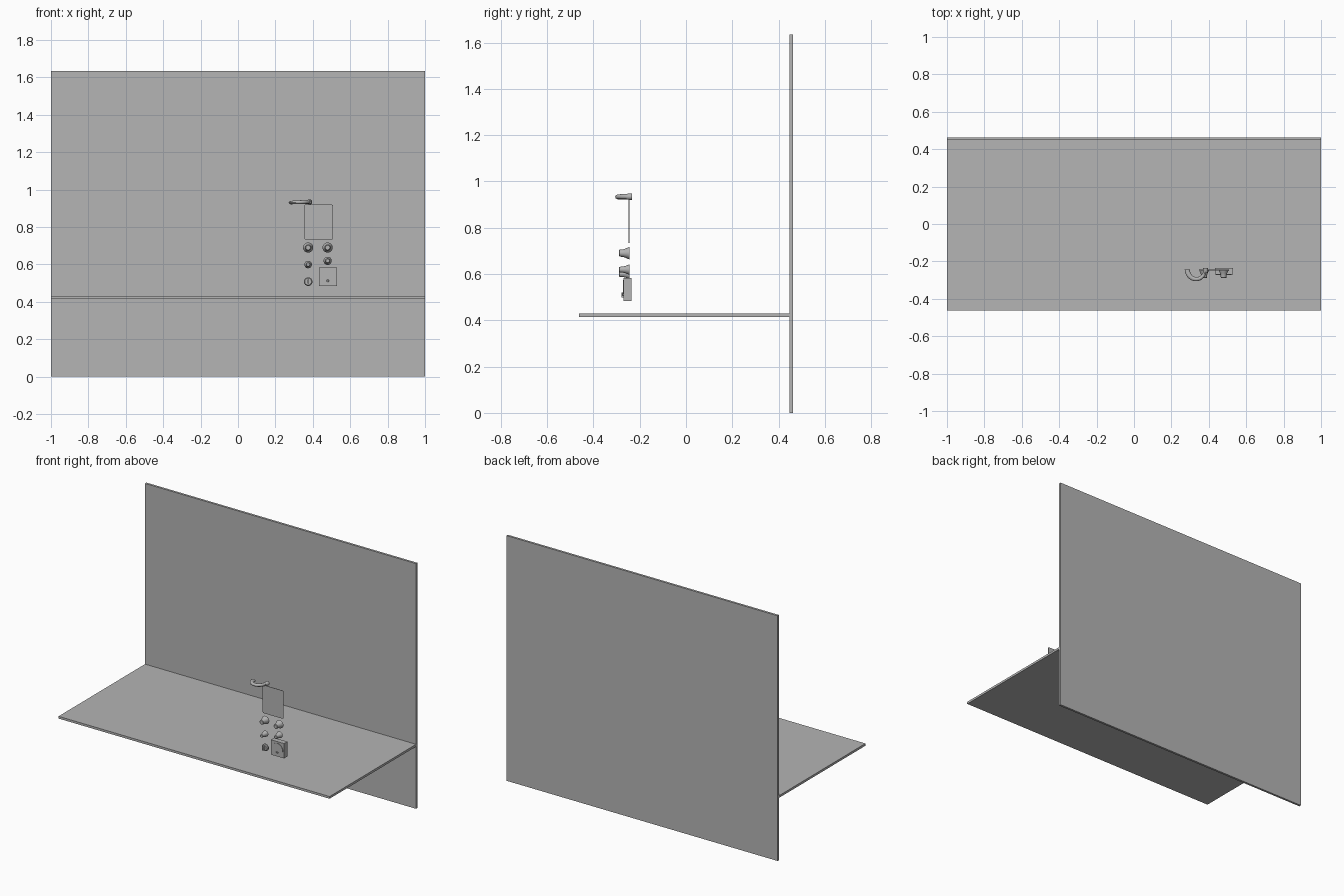
import bpy, bmesh, math
from mathutils import Matrix, Vector

if "Cube" in bpy.data.objects:
    bpy.data.objects.remove(bpy.data.objects["Cube"], do_unlink=True)

grey = bpy.data.materials.new("plain grey")
grey.use_nodes = True
grey.diffuse_color = (0.46, 0.46, 0.46, 1)
grey.node_tree.nodes["Principled BSDF"].inputs["Base Color"].default_value = grey.diffuse_color


def finish(name, bm, smooth=False):
    bmesh.ops.recalc_face_normals(bm, faces=bm.faces)
    mesh = bpy.data.meshes.new(name)
    bm.to_mesh(mesh)
    bm.free()
    obj = bpy.data.objects.new(name, mesh)
    bpy.context.collection.objects.link(obj)
    mesh.materials.append(grey)
    if smooth:
        bpy.ops.object.select_all(action='DESELECT')
        obj.select_set(True)
        bpy.context.view_layer.objects.active = obj
        bpy.ops.object.shade_smooth_by_angle(angle=math.radians(35))
    return obj


def box(name, low, high):
    low, high = Vector(low), Vector(high)
    bm = bmesh.new()
    bmesh.ops.create_cube(bm, size=1)
    bmesh.ops.scale(bm, vec=high - low, verts=bm.verts)
    bmesh.ops.translate(bm, vec=(low + high) / 2, verts=bm.verts)
    return finish(name, bm)


def extruded(name, outline, front, back):
    """Solid plate from an outline in x and z."""
    bm = bmesh.new()
    face = bm.faces.new([bm.verts.new((x, front, z)) for x, z in outline])
    new = bmesh.ops.extrude_face_region(bm, geom=[face])["geom"]
    bmesh.ops.translate(bm, vec=(0, back - front, 0),
                        verts=[v for v in new if isinstance(v, bmesh.types.BMVert)])
    return finish(name, bm)


def turned(name, x, z, profile, sides=24):
    """Lathe (radius, y) pairs about an axis that runs front to back."""
    bm = bmesh.new()
    rings = []
    for r, y in profile:
        angles = [2 * math.pi * i / sides for i in range(sides)]
        rings.append([bm.verts.new((x + r * math.cos(a), y, z + r * math.sin(a))) for a in angles])
    for a, b in zip(rings, rings[1:]):
        for i in range(sides):
            j = (i + 1) % sides
            bm.faces.new((a[i], a[j], b[j], b[i]))
    bm.faces.new(rings[0])
    bm.faces.new(rings[-1])
    return finish(name, bm, True)


def arc(cx, cz, rx, rz, start, end, steps):
    return [(cx + rx * math.cos(math.radians(start + (end - start) * i / steps)),
             cz + rz * math.sin(math.radians(start + (end - start) * i / steps)))
            for i in range(steps + 1)]


# Upright board and the shelf in front of it
box("back_wall", (-1, 0.448, 0), (1, 0.463, 1.635))
box("shelf", (-1, -0.463, 0.415), (1, 0.448, 0.43))

# Thin panel with slightly rounded corners
corner = 0.008
outline = []
for cx, cz, start in ((0.50, 0.912, 0), (0.363, 0.912, 90), (0.363, 0.741, 180), (0.50, 0.741, 270)):
    outline += arc(cx, cz, corner, corner, start, start + 90, 4)
extruded("thin_panel", outline, -0.2475, -0.2445)

# Flared knobs: narrow grip in front, wide skirt behind
grip = [(0.45, -0.289), (0.55, -0.287), (0.60, -0.272), (0.72, -0.262), (0.95, -0.249), (1, -0.244)]
for name, x, z, size in (("upper_right_knob", 0.375, 0.690, 0.027),
                         ("upper_left_knob", 0.479, 0.690, 0.027),
                         ("lower_right_knob", 0.375, 0.599, 0.020),
                         ("lower_left_knob", 0.479, 0.619, 0.022)):
    turned(name, x, z, [(r * size, y) for r, y in grip])

# Round switch with a small upright lever
turned("switch_base", 0.375, 0.508, [(0.018, -0.256), (0.023, -0.251), (0.023, -0.243)])
box("switch_lever", (0.371, -0.278, 0.498), (0.379, -0.254, 0.520))

# Meter: square case with an arched dial window and needle
box("meter_case", (0.432, -0.270, 0.484), (0.529, -0.235, 0.583))
window = arc(0.480, 0.530, 0.041, 0.043, 0, 180, 20) + [(0.443, 0.514), (0.517, 0.514)]
extruded("meter_window", window, -0.273, -0.269)
turned("meter_screw", 0.480, 0.512, [(0.005, -0.276), (0.007, -0.274), (0.007, -0.269)], 12)

# Curved tapered hook sweeping out from its mounting end
bm = bmesh.new()
path = arc(0.333, -0.243, 0.048, 0.052, 0, -180, 20)
sides, previous = 12, None
for i, (x, y) in enumerate(path):
    t = i / (len(path) - 1)
    angle = -math.pi * t
    outward = Vector((math.cos(angle), math.sin(angle), 0))
    centre = Vector((x, y, 0.936 - 0.006 * t))
    width = 0.008 + 0.006 * t
    height = 0.011 - 0.002 * t
    ring = [bm.verts.new(centre + outward * width * math.cos(2 * math.pi * k / sides)
                         + Vector((0, 0, height * math.sin(2 * math.pi * k / sides))))
            for k in range(sides)]
    if previous:
        for k in range(sides):
            n = (k + 1) % sides
            bm.faces.new((previous[k], previous[n], ring[n], ring[k]))
    else:
        bm.faces.new(ring)
    previous = ring
bm.faces.new(previous)
finish("curved_hook", bm, True)
turned("hook_mount", 0.383, 0.934, [(0.009, -0.262), (0.013, -0.252), (0.014, -0.234)], 16)
